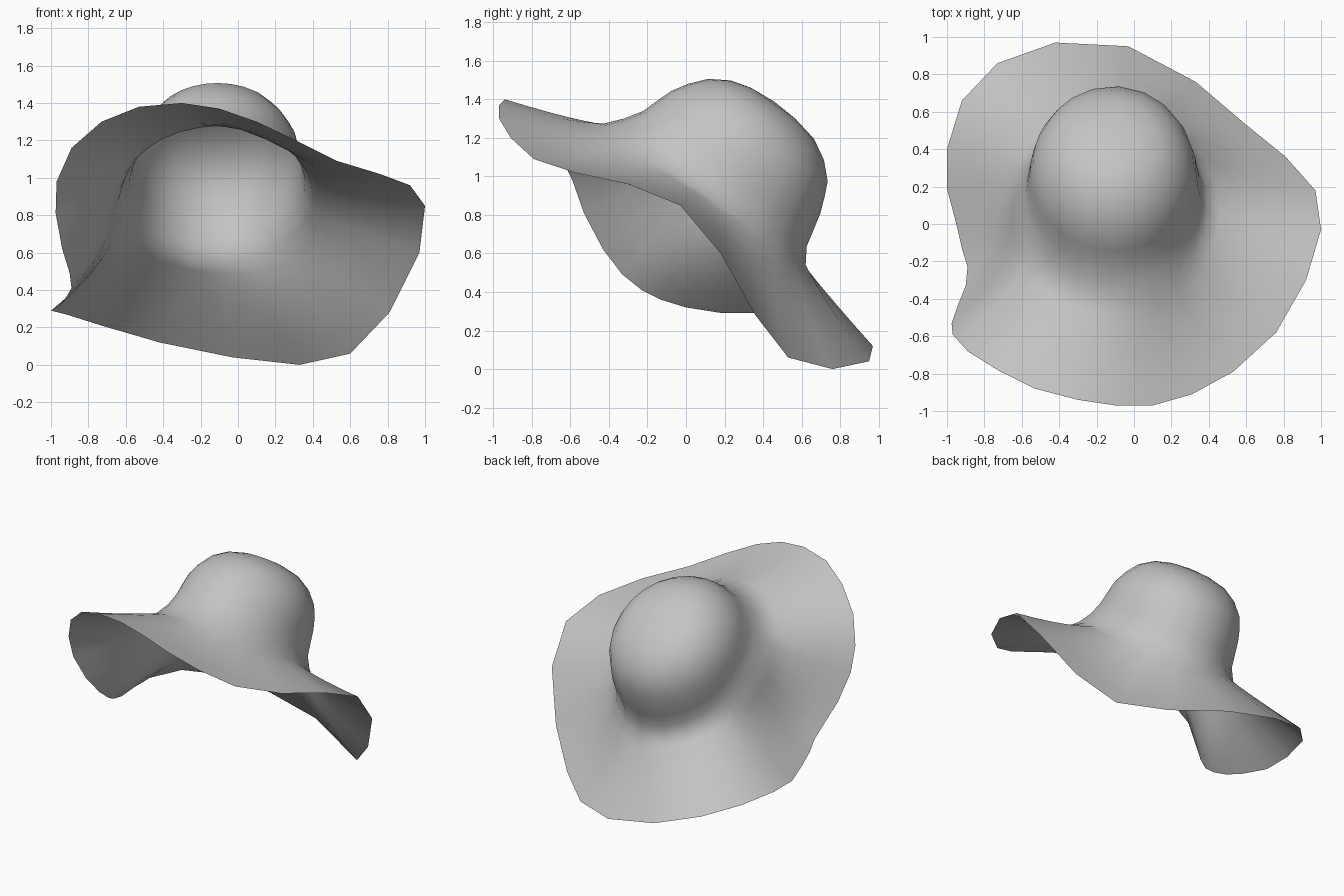
import bpy, bmesh, math
from mathutils import Vector

if "Cube" in bpy.data.objects:
    bpy.data.objects.remove(bpy.data.objects["Cube"])

# Tilted hat frame: x sideways, U toward the back of the hat, N along the crown axis
TILT = math.radians(35)
X = Vector((1, 0, 0))
U = Vector((0, math.cos(TILT), -math.sin(TILT)))
N = Vector((0, math.sin(TILT), math.cos(TILT)))
CX = -0.11         # sideways centre of the crown

# Floppy brim edge, counter-clockwise from the front
RIM = [(-0.10, -0.97, 1.37), (0.10, -0.97, 1.30), (0.31, -0.91, 1.20), (0.53, -0.79, 1.09),
       (0.76, -0.58, 1.02), (0.92, -0.30, 0.96), (1.00, -0.03, 0.85), (0.97, 0.18, 0.60),
       (0.81, 0.36, 0.28), (0.60, 0.53, 0.06), (0.33, 0.76, 0.00), (-0.03, 0.95, 0.04),
       (-0.42, 0.97, 0.12), (-0.73, 0.86, 0.21), (-0.92, 0.66, 0.27), (-1.00, 0.40, 0.29),
       (-1.00, 0.19, 0.29), (-0.95, 0.00, 0.32), (-0.92, -0.13, 0.36), (-0.89, -0.23, 0.41),
       (-0.90, -0.33, 0.49), (-0.94, -0.43, 0.62), (-0.975, -0.53, 0.81), (-0.97, -0.59, 0.98),
       (-0.89, -0.68, 1.16), (-0.73, -0.78, 1.30), (-0.53, -0.88, 1.38), (-0.30, -0.94, 1.40)]

# Crown rings from neck to top: height, front extent, back extent, half width
CROWN = [(0.80, -1.08, 0.20, 0.51), (0.88, -1.01, 0.15, 0.47), (0.97, -0.95, 0.13, 0.455),
         (1.06, -0.92, 0.11, 0.445), (1.14, -0.89, 0.08, 0.43), (1.22, -0.84, 0.045, 0.395),
         (1.30, -0.77, -0.035, 0.335), (1.36, -0.67, -0.14, 0.245), (1.39, -0.56, -0.28, 0.13)]


def to_world(x, u, h):
    return X * x + U * u + N * h


def crown_ring(h, front, back, width, angles):
    mid, depth = (front + back) / 2, (back - front) / 2
    return [Vector((CX + width * math.cos(a), mid + depth * math.sin(a), h)) for a in angles]


# Brim edge in the hat frame, and the matching angle around the crown
rim = [Vector((Vector(p).dot(X), Vector(p).dot(U), Vector(p).dot(N))) for p in RIM]
angles = [math.atan2((p.y + 0.44) / 0.64, (p.x - CX) / 0.58) for p in rim]
crown = [crown_ring(*ring, angles) for ring in CROWN]

# Brim rows sweep from the edge up into the neck; deeper drops start steeper
rows = []
for t in (1.0, 0.82, 0.64, 0.46, 0.3, 0.15):
    row = []
    for neck, edge, a in zip(crown[0], rim, angles):
        d = edge - neck
        drop = d.z * (0.3 + 0.55 * abs(d.z)) - 0.03 * max(0, math.cos(a))
        bend = neck + Vector((d.x * 0.3, d.y * 0.3, drop))
        row.append(neck * (1 - t) ** 2 + bend * (2 * t * (1 - t)) + edge * t * t)
    rows.append(row)
rows += crown

# Skin all rows into one thin sheet and close the top
bm = bmesh.new()
grid = [[bm.verts.new(to_world(*p)) for p in row] for row in rows]
n = len(rim)
for low, high in zip(grid, grid[1:]):
    for j in range(n):
        k = (j + 1) % n
        bm.faces.new((low[j], low[k], high[k], high[j]))
top = bm.verts.new(to_world(CX, -0.42, 1.40))
for j in range(n):
    bm.faces.new((grid[-1][j], grid[-1][(j + 1) % n], top))
for f in bm.faces:
    f.smooth = True

mesh = bpy.data.meshes.new("sun_hat")
bm.to_mesh(mesh)
bm.free()
hat = bpy.data.objects.new("sun_hat", mesh)
bpy.context.collection.objects.link(hat)

# Plain grey felt
felt = bpy.data.materials.new("grey_felt")
felt.diffuse_color = (0.55, 0.55, 0.55, 1)
felt.use_nodes = True
felt.node_tree.nodes["Principled BSDF"].inputs["Base Color"].default_value = felt.diffuse_color
mesh.materials.append(felt)
